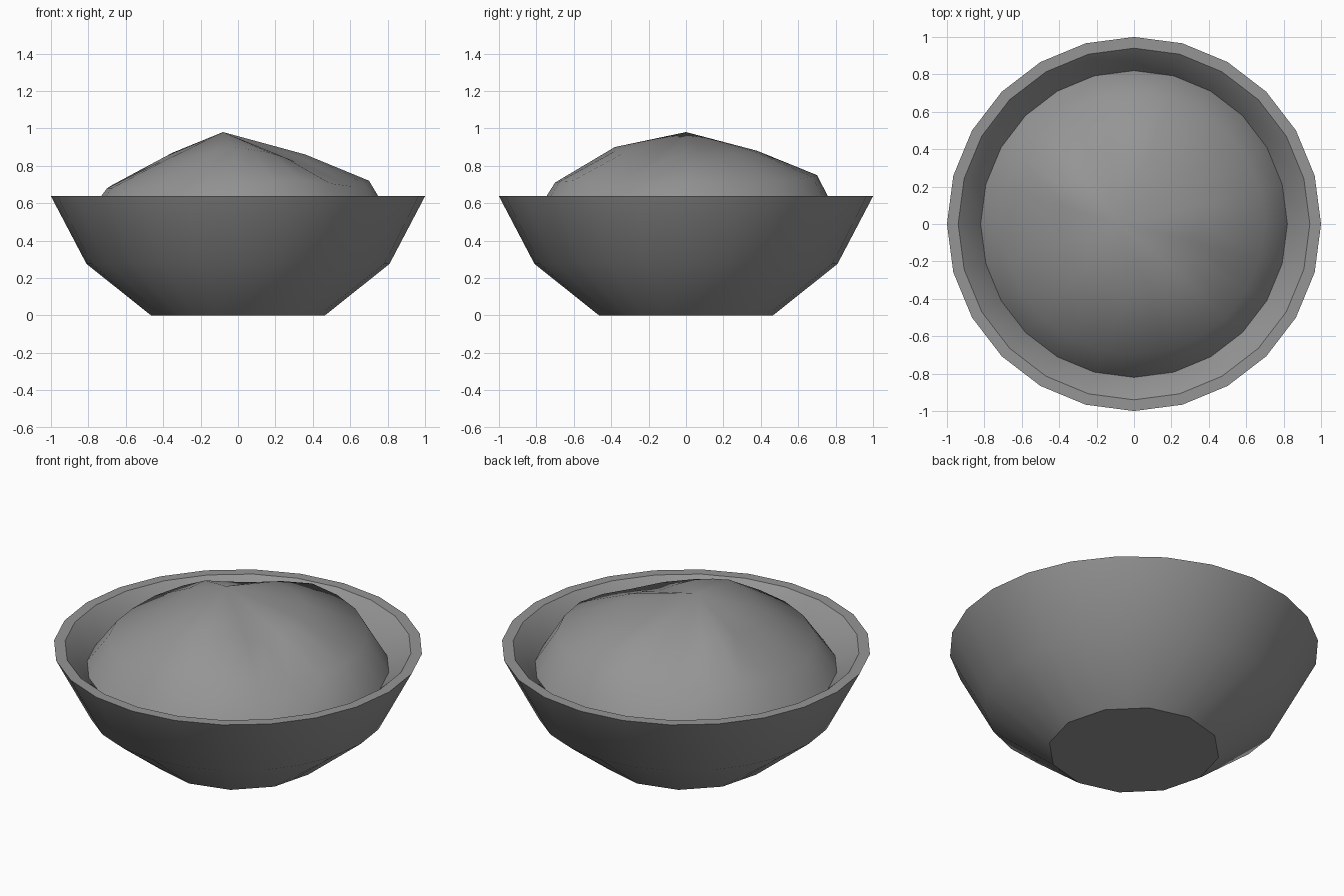
import bpy, bmesh
from math import sin, cos, pi, radians

SIDES = 24

cube = bpy.data.objects.get("Cube")
if cube:
    bpy.data.objects.remove(cube)

grey = bpy.data.materials.new("plain_grey")
grey.use_nodes = True
colour = (0.3, 0.3, 0.3, 1)
grey.diffuse_color = colour
grey.node_tree.nodes["Principled BSDF"].inputs["Base Color"].default_value = colour


def ring(bm, radius, height, centre=0.0, chord=False):
    """Ring of vertices; height is a number or a list spread around the ring.
    With chord set, every second vertex sits on a straight side."""
    verts = []
    for i in range(SIDES):
        a = 2 * pi * i / SIDES
        r = radius * cos(2 * pi / SIDES) if chord and i % 2 else radius
        z = height
        if isinstance(height, list):
            k = i // 2
            z = height[k]
            if i % 2:
                z = (z + height[(k + 1) % len(height)]) / 2
        verts.append(bm.verts.new((centre + r * cos(a), r * sin(a), z)))
    return verts


def skin(bm, rings):
    for low, high in zip(rings, rings[1:]):
        for i in range(SIDES):
            j = (i + 1) % SIDES
            bm.faces.new((low[i], low[j], high[j], high[i]))


def finish(bm, name, angle):
    bmesh.ops.recalc_face_normals(bm, faces=bm.faces)
    mesh = bpy.data.meshes.new(name)
    bm.to_mesh(mesh)
    bm.free()
    mesh.materials.append(grey)
    obj = bpy.data.objects.new(name, mesh)
    bpy.context.collection.objects.link(obj)
    bpy.ops.object.select_all(action="DESELECT")
    obj.select_set(True)
    bpy.context.view_layer.objects.active = obj
    bpy.ops.object.shade_smooth_by_angle(angle=radians(angle))


# Bowl: twelve-sided foot, flared wall, flat rim, inner wall and floor
bm = bmesh.new()
profile = [(0.465, 0), (0.81, 0.275), (1, 0.637), (0.94, 0.637),
           (0.82, 0.52), (0.73, 0.3), (0.42, 0.06)]
rings = [ring(bm, r, z, chord=(z == 0)) for r, z in profile]
skin(bm, rings)
bm.faces.new(rings[0])
bm.faces.new(rings[-1])
finish(bm, "bowl", 32)

# Filling: uneven heap with ridges and valleys, rising to an off-centre peak
shoulder = [0.72, 0.71, 0.73, 0.75, 0.7, 0.71, 0.68, 0.68, 0.69, 0.71, 0.72, 0.69]
crown = [0.86, 0.86, 0.87, 0.88, 0.83, 0.87, 0.83, 0.83, 0.86, 0.9, 0.87, 0.82]
bm = bmesh.new()
heap = [ring(bm, 0.82, 0.52),
        ring(bm, 0.7, shoulder),
        ring(bm, 0.38, crown, centre=-0.02)]
skin(bm, heap)
peak = bm.verts.new((-0.08, 0, 0.98))
for i in range(SIDES):
    bm.faces.new((heap[-1][i], heap[-1][(i + 1) % SIDES], peak))
finish(bm, "filling", 60)
